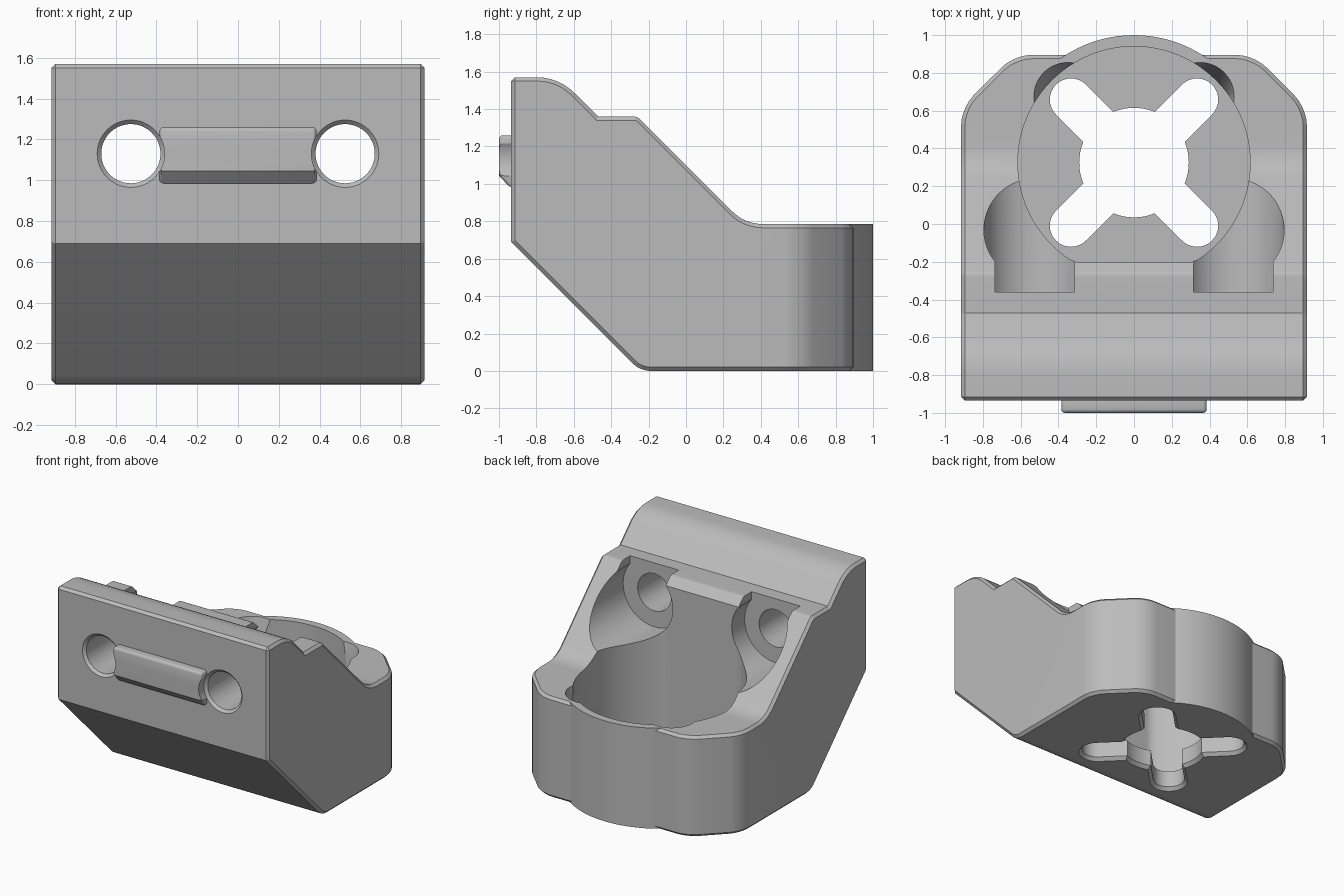
import bpy, bmesh
from math import sin, cos, asin, acos, pi, radians
from mathutils import Vector

old = bpy.data.objects.get("Cube")
if old:
    bpy.data.objects.remove(old, do_unlink=True)

grey = bpy.data.materials.new("light grey")
grey.use_nodes = True
grey.diffuse_color = (0.5, 0.5, 0.5, 1)
grey.node_tree.nodes["Principled BSDF"].inputs["Base Color"].default_value = (0.5, 0.5, 0.5, 1)

CY = 0.325          # bore centre along y
HOLE_X, HOLE_Z = 0.525, 1.13


def loft(name, rings):
    """Closed solid through rings that share a point count."""
    bm = bmesh.new()
    vs = [[bm.verts.new(p) for p in ring] for ring in rings]
    n = len(vs[0])
    for a, b in zip(vs, vs[1:]):
        for i in range(n):
            bm.faces.new((a[i], a[(i + 1) % n], b[(i + 1) % n], b[i]))
    bm.faces.new(vs[0])
    bm.faces.new(vs[-1])
    bmesh.ops.recalc_face_normals(bm, faces=bm.faces)
    me = bpy.data.meshes.new(name)
    bm.to_mesh(me)
    bm.free()
    me.materials.append(grey)
    ob = bpy.data.objects.new(name, me)
    bpy.context.collection.objects.link(ob)
    return ob


def arc(cx, cy, r, a, b, n):
    return [(cx + r * cos(a + (b - a) * i / n), cy + r * sin(a + (b - a) * i / n)) for i in range(n + 1)]


def circle(cx, cy, r, n=72):
    return arc(cx, cy, r, 0, 2 * pi, n)[:-1]


def fillet(corners, steps=6):
    """Round each (u, v, tangent length) corner of a closed outline."""
    out = []
    for i, (u, v, t) in enumerate(corners):
        p = Vector((u, v))
        if not t:
            out.append(p)
            continue
        a = p + (Vector(corners[i - 1][:2]) - p).normalized() * t
        b = p + (Vector(corners[(i + 1) % len(corners)][:2]) - p).normalized() * t
        for k in range(steps + 1):
            s = k / steps
            out.append(a * (1 - s) ** 2 + p * 2 * s * (1 - s) + b * s * s)
    return out


def at_x(pts, x): return [(x, u, v) for u, v in pts]
def at_y(pts, y): return [(u, y, v) for u, v in pts]
def at_z(pts, z): return [(u, v, z) for u, v in pts]


def apply(ob, mod):
    bpy.ops.object.select_all(action='DESELECT')
    bpy.context.view_layer.objects.active = ob
    ob.select_set(True)
    bpy.ops.object.modifier_apply(modifier=mod.name)


def boolean(ob, tool, op='DIFFERENCE', keep=False):
    mod = ob.modifiers.new("cut", 'BOOLEAN')
    mod.operation, mod.object, mod.solver = op, tool, 'EXACT'
    apply(ob, mod)
    if not keep:
        bpy.data.objects.remove(tool, do_unlink=True)


def chamfer(ob, width, segments=1, angle=50):
    mod = ob.modifiers.new("chamfer", 'BEVEL')
    mod.width, mod.segments = width, segments
    mod.limit_method, mod.angle_limit = 'ANGLE', radians(angle)
    apply(ob, mod)


# Main body: side profile extruded across the width
profile = fillet([(-.935, .69, 0), (-.935, 1.57, 0), (-.68, 1.57, .12), (-.47, 1.36, 0),
                  (-.26, 1.36, .02), (.315, .785, .1), (.895, .785, 0), (.895, 0, 0), (-.245, 0, .06)])
body = loft("bracket_body", [at_x(profile, -.915), at_x(profile, .915)])

# Cut back corners in plan, then round the cuts
bm = bmesh.new()
bm.from_mesh(body.data)
for width, segs in ((.28, 1), (.09, 5)):
    edges = [e for e in bm.edges if all(v.co.y > .5 for v in e.verts)
             and abs(e.verts[0].co.z - e.verts[1].co.z) > .5]
    bmesh.ops.bevel(bm, geom=edges, offset=width, segments=segs, profile=.5, affect='EDGES')
bm.to_mesh(body.data)
bm.free()
chamfer(body, .02)

# Round boss bulging from the back
boss = [(x, max(y, .3)) for x, y in circle(0, CY, .675, 96)]
boolean(body, loft("boss", [at_z(boss, 0), at_z(boss, .785)]), 'UNION')

# Main bore, flattened on its front side
bore = [(x, max(y, -.2)) for x, y in circle(0, CY, .615, 96)]
boolean(body, loft("bore", [at_z(bore, .15), at_z(bore, 2)]))


# Cross-shaped hole through the floor, flared at the bottom
def cross(d):
    r, hw, reach = .29 + d, .112 + d, .472
    off, pts = asin(hw / r), []
    for k in range(4):
        a = pi / 4 + k * pi / 2
        pts += arc(reach * cos(a), CY + reach * sin(a), hw, a - pi / 2, a + pi / 2, 16)
        pts += arc(0, CY, r, a + off, a + pi / 2 - off, 8)
    return pts


boolean(body, loft("cross_hole", [at_z(cross(.04), -.02), at_z(cross(0), .025), at_z(cross(0), .3)]))

for s in (-1, 1):
    # Tapered relief at the back of the bore
    relief = [at_z(circle(s * .35, CY + .35, r, 48), z) for r, z in ((.12, .5), (.18, .785), (.18, .9))]
    boolean(body, loft("relief", relief))
    # Keyhole pocket behind each screw hole, open at the top
    a0 = acos(.21 / .27)
    key = arc(s * HOLE_X, HOLE_Z, .27, pi - a0, 2 * pi + a0, 48)
    key += [(s * HOLE_X + .21, 1.7), (s * HOLE_X - .21, 1.7)]
    boolean(body, loft("pocket", [at_y(key, -.36), at_y(key, 1.2)]))

# Raised key on the front face
side = [(-.9, .985), (-.945, .985), (-1, 1.045), (-1, 1.26), (-.9, 1.26)]
front_key = loft("front_key", [at_x(side, -.385), at_x(side, .385)])
chamfer(front_key, .02, 3, 60)

# Screw holes with a small countersink, through body and key
for s in (-1, 1):
    rings = [at_y(circle(s * HOLE_X, HOLE_Z, r), y)
             for r, y in ((.165, -1.1), (.165, -.935), (.145, -.915), (.145, -.2))]
    hole = loft("screw_hole", rings)
    boolean(body, hole, keep=True)
    boolean(front_key, hole)

for ob in (body, front_key):
    bpy.ops.object.select_all(action='DESELECT')
    bpy.context.view_layer.objects.active = ob
    ob.select_set(True)
    bpy.ops.object.shade_smooth_by_angle(angle=radians(30))
